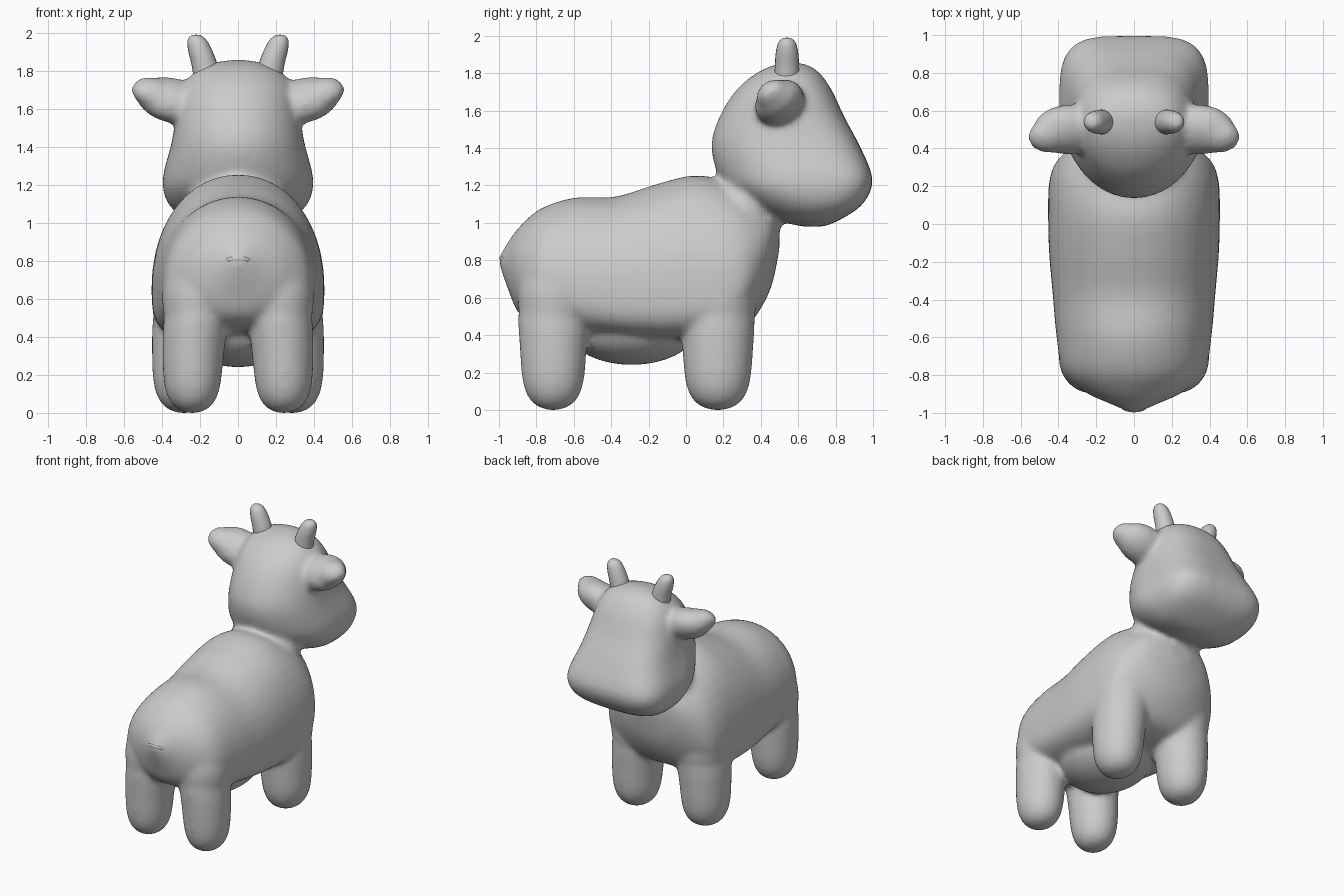
import bpy, bmesh, math
from mathutils import Matrix

if "Cube" in bpy.data.objects:
    bpy.data.objects.remove(bpy.data.objects["Cube"])


def catmull(rows, steps=4):
    """Interpolate the slice rows into a smooth sequence."""
    out = []
    for i in range(len(rows) - 1):
        p = [rows[max(i - 1, 0)], rows[i], rows[i + 1], rows[min(i + 2, len(rows) - 1)]]
        for s in range(steps):
            t = s / steps
            out.append([0.5 * (2 * b + (c - a) * t + (2 * a - 5 * b + 4 * c - d) * t * t
                               + (3 * b - a - 3 * c + d) * t ** 3) for a, b, c, d in zip(*p)])
    return out + [list(rows[-1])]


def loft(bm, rows, axis, cx=0.0, n=40):
    """Skin slices (pos, low, mid, high, half width, low power, high power, x shift)."""
    part = bmesh.new()
    rings = []
    for t, lo, mid, hi, hw, n0, n1, sx in catmull(rows):
        ring = []
        for k in range(n):
            a = 2 * math.pi * k / n
            c, s = math.cos(a), math.sin(a)
            e = 2 / (n1 if s > 0 else n0)
            u = cx + sx + max(hw, .003) * math.copysign(abs(c) ** e, c)
            v = mid + (hi - mid if s > 0 else lo - mid) * abs(s) ** e
            ring.append(part.verts.new((u, t, v) if axis == 'Y' else (u, v, t)))
        rings.append(ring)
    for a, b in zip(rings, rings[1:]):
        for k in range(n):
            part.faces.new((a[k], a[(k + 1) % n], b[(k + 1) % n], b[k]))
    part.faces.new(rings[0])
    part.faces.new(rings[-1])
    merge(bm, part)


def ellipsoid(bm, centre, radii, rot=None):
    part = bmesh.new()
    m = Matrix.Translation(centre) @ (rot or Matrix()) @ Matrix.Diagonal((*radii, 1))
    bmesh.ops.create_uvsphere(part, u_segments=32, v_segments=20, radius=1, matrix=m)
    merge(bm, part)


def merge(bm, part):
    bmesh.ops.recalc_face_normals(part, faces=part.faces)
    tmp = bpy.data.meshes.new("part")
    part.to_mesh(tmp)
    part.free()
    bm.from_mesh(tmp)
    bpy.data.meshes.remove(tmp)


def finish(bm, name):
    me = bpy.data.meshes.new(name)
    bm.to_mesh(me)
    bm.free()
    me.polygons.foreach_set("use_smooth", [True] * len(me.polygons))
    ob = bpy.data.objects.new(name, me)
    bpy.context.collection.objects.link(ob)
    return ob


bm = bmesh.new()

# Torso, sliced from rump to chest
loft(bm, [
    (-1.00, .78, .80, .82, .02, 2, 2, 0),
    (-.95, .64, .77, .90, .13, 2, 2, 0),
    (-.89, .51, .73, .98, .26, 2, 2, 0),
    (-.78, .45, .69, 1.075, .375, 2.3, 2, 0),
    (-.60, .41, .67, 1.135, .41, 3, 2, 0),
    (-.38, .39, .65, 1.14, .43, 3.5, 2.1, 0),
    (-.15, .37, .65, 1.21, .45, 3.5, 2.1, 0),
    (.05, .38, .65, 1.255, .455, 3.5, 2.1, 0),
    (.22, .40, .66, 1.22, .45, 3, 2.1, 0),
    (.34, .46, .73, 1.16, .405, 2.3, 2, 0),
    (.45, .64, .88, 1.10, .26, 2, 2, 0),
    (.50, .86, .95, 1.02, .08, 2, 2, 0)], 'Y')

# Neck
loft(bm, [
    (.75, -.05, .2, .44, .34, 2, 2, 0),
    (1.0, .02, .26, .49, .29, 2, 2, 0),
    (1.2, .16, .36, .54, .24, 2, 2, 0),
    (1.4, .25, .40, .60, .24, 2, 2, 0)], 'Z')

# Head, sliced from chin to crown
loft(bm, [
    (.98, .62, .68, .74, .12, 2, 2.3, 0),
    (1.02, .47, .67, .83, .27, 2, 2.7, 0),
    (1.09, .33, .65, .935, .36, 2, 3.5, 0),
    (1.18, .22, .60, .99, .395, 2, 4, 0),
    (1.27, .165, .58, .99, .39, 2, 4, 0),
    (1.42, .135, .52, .925, .35, 2, 3.4, 0),
    (1.57, .18, .52, .845, .325, 2, 2.8, 0),
    (1.70, .26, .53, .785, .295, 2, 2.5, 0),
    (1.79, .36, .55, .725, .235, 2, 2.3, 0),
    (1.84, .46, .56, .66, .14, 2, 2, 0),
    (1.86, .56, .57, .58, .01, 2, 2, 0)], 'Z')

# Udder bulge under the belly
ellipsoid(bm, (0, -.29, .45), (.31, .36, .21))

for side in (-1, 1):
    # Legs, round footed, with a haunch easing each into the torso
    for x, y, r in ((.24, -.71, .155), (.285, .17, .165)):
        loft(bm, [(z, y - k * (r + .015), y, y + k * (r + .015), k * r, 2, 2, side * dx)
                  for z, k, dx in ((0, .2, 0), (.02, .52, 0), (.07, .8, 0), (.16, .97, 0),
                                   (.32, 1.05, -.005), (.5, 1.1, -.02), (.7, 1.0, -.05))],
             'Z', side * x)
        ellipsoid(bm, (side * (x - .025), y + .005, .6), (r + .03, r + .04, .28))
    # Ears: flattened leaf with a rounder tip
    tilt = Matrix.Rotation(math.radians(30), 4, 'X')
    slope = Matrix.Rotation(math.radians(-14 * side), 4, 'Y')
    ellipsoid(bm, (side * .35, .50, 1.645), (.19, .14, .11), slope @ tilt)
    ellipsoid(bm, (side * .445, .465, 1.685), (.12, .095, .075), slope @ tilt)

body = finish(bm, "animal_body")
rm = body.modifiers.new("fuse", 'REMESH')
rm.mode = 'VOXEL'
rm.voxel_size = .016
rm.use_smooth_shade = True
sm = body.modifiers.new("blend", 'SMOOTH')
sm.factor = .5
sm.iterations = 18

# Horns
for side, name in ((-1, "left_horn"), (1, "right_horn")):
    bm = bmesh.new()
    loft(bm, [(z, .54 - r, .54, .54 + r, r * 1.05, 2, 2, side * x)
              for z, r, x in ((1.77, .066, .165), (1.84, .065, .178), (1.91, .06, .2),
                              (1.96, .048, .215), (1.985, .026, .22), (1.99, .004, .22))],
         'Z', 0, 20)
    finish(bm, name)

# Little tail tuft
bm = bmesh.new()
ellipsoid(bm, (0, -.965, .80), (.07, .035, .02), Matrix.Rotation(math.radians(-30), 4, 'X'))
finish(bm, "tail")
